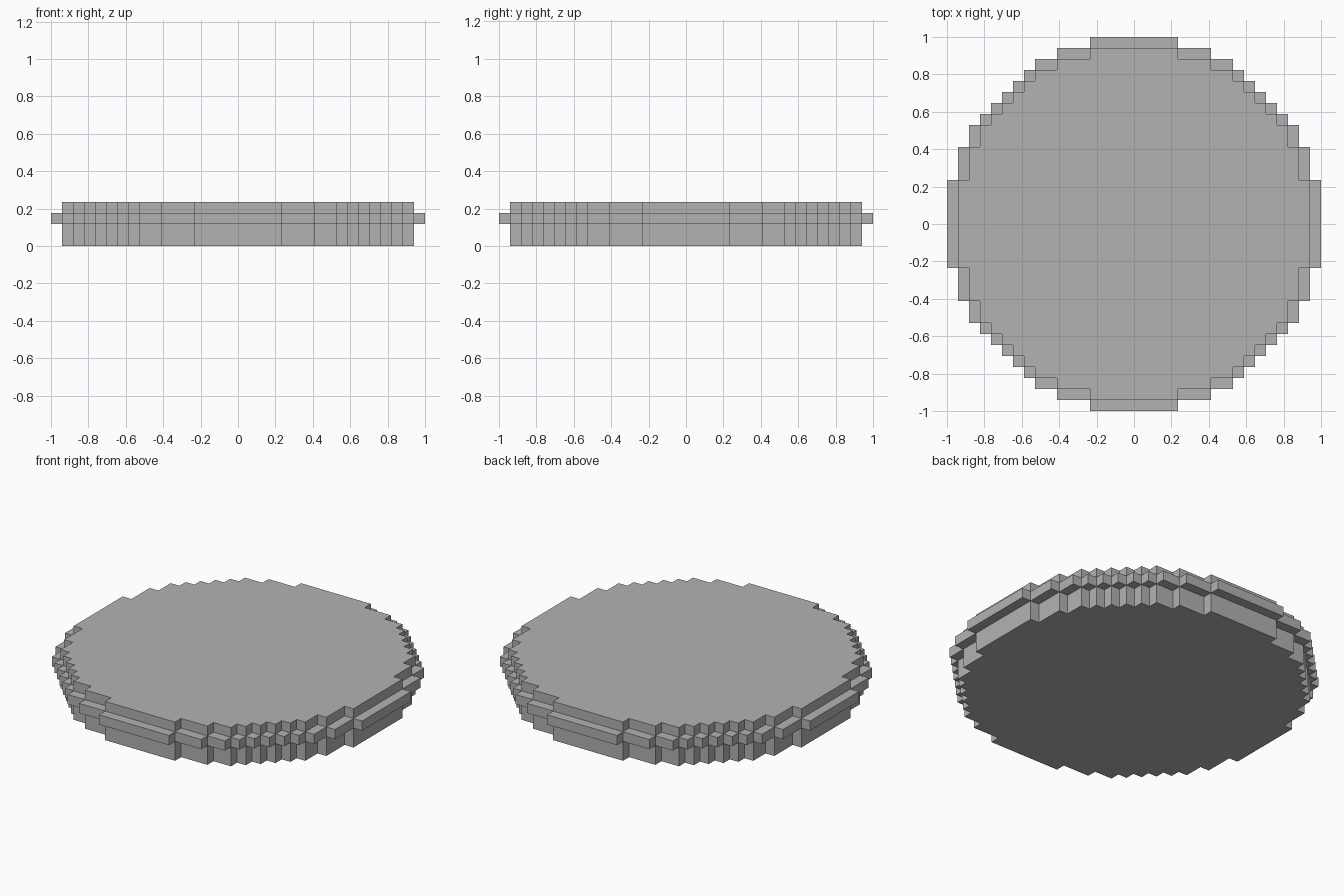
import bpy
import bmesh

if "Cube" in bpy.data.objects:
    bpy.data.objects.remove(bpy.data.objects["Cube"])

UNIT = 1 / 17  # one block; the lip is 34 blocks across
STEPS = [4, 7, 9, 10, 11, 12, 13, 14, 15, 16, 17]

grey = bpy.data.materials.new("plain grey")
grey.use_nodes = True
colour = (0.448, 0.448, 0.448, 1)
grey.diffuse_color = colour
grey.node_tree.nodes["Principled BSDF"].inputs["Base Color"].default_value = colour


def stepped_outline(steps):
    """Counter-clockwise blocky circle: one quadrant turned four times."""
    corners = list(zip(reversed(steps), steps))
    quadrant = [corners[0]]
    for (_, last_y), (x, y) in zip(corners, corners[1:]):
        quadrant += [(x, last_y), (x, y)]
    outline = []
    for _ in range(4):
        outline += quadrant
        quadrant = [(-y, x) for x, y in quadrant]
    return outline


def stepped_disc(name, steps, bottom, top, cap_bottom=True, cap_top=True):
    bm = bmesh.new()
    outline = stepped_outline(steps)
    low, high = ([bm.verts.new((x * UNIT, y * UNIT, z * UNIT)) for x, y in outline]
                 for z in (bottom, top))
    for i in range(len(outline)):
        j = (i + 1) % len(outline)
        bm.faces.new((low[i], low[j], high[j], high[i]))
    if cap_bottom:
        bm.faces.new(low[::-1])
    if cap_top:
        bm.faces.new(high)
    mesh = bpy.data.meshes.new(name)
    bm.to_mesh(mesh)
    bm.free()
    mesh.materials.append(grey)
    obj = bpy.data.objects.new(name, mesh)
    bpy.context.collection.objects.link(obj)


# Base and top are open where they meet the wider lip
stepped_disc("base_disc", STEPS[:-1], 0, 2, cap_top=False)
stepped_disc("rim_lip", STEPS, 2, 3)
stepped_disc("top_disc", STEPS[:-1], 3, 4, cap_bottom=False)
